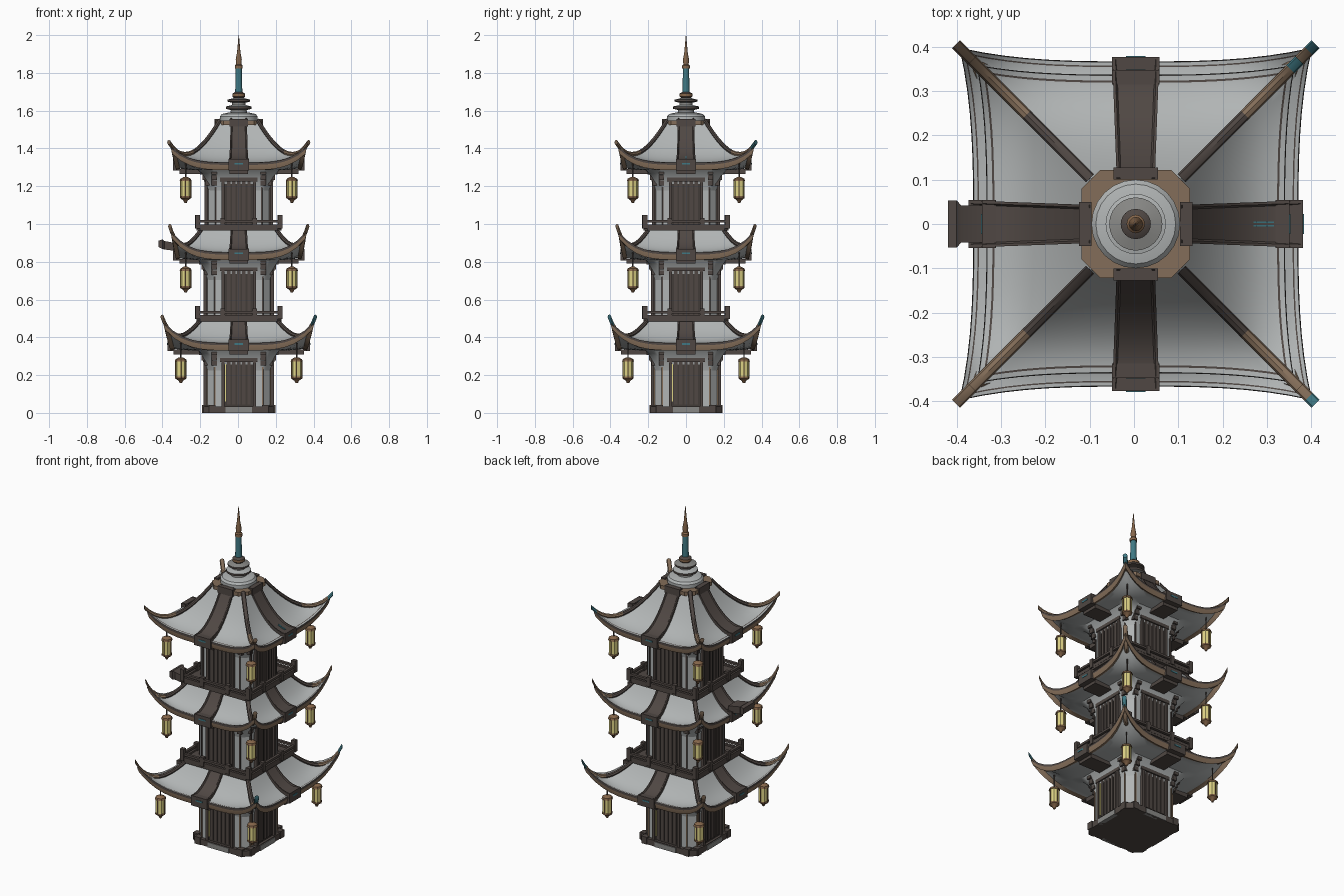
import bpy, bmesh, math
from mathutils import Vector, Matrix

if "Cube" in bpy.data.objects:
    bpy.data.objects.remove(bpy.data.objects["Cube"], do_unlink=True)


def material(name, r, g, b):
    m = bpy.data.materials.new(name)
    m.use_nodes = True
    m.diffuse_color = (r, g, b, 1)
    m.node_tree.nodes["Principled BSDF"].inputs["Base Color"].default_value = (r, g, b, 1)
    return m


plaster = material("pale plaster", .44, .46, .46)
wood = material("dark wood", .08, .064, .057)
plank = material("darker planks", .055, .045, .04)
trim = material("tan trim", .23, .155, .1)
bronze = material("bronze", .24, .135, .07)
glow = material("lantern yellow", .74, .66, .24)
teal = material("teal patina", .05, .19, .23)
stone = material("grey stone", .25, .25, .24)

AXIS = .004  # the tower stands slightly left of the middle, opposite the loose beam


def loft(name, rings, mats, caps=True):
    """Bridge closed rings of points; mats is one material or one per row."""
    bm = bmesh.new()
    rows = [[bm.verts.new(p) for p in ring] for ring in rings]
    n = len(rows[0])
    mats = mats if isinstance(mats, list) else [mats] * len(rows)
    slots = list(dict.fromkeys(mats))
    for a, b, mat in zip(rows, rows[1:], mats):
        for j in range(n):
            k = (j + 1) % n
            bm.faces.new((a[j], a[k], b[k], b[j])).material_index = slots.index(mat)
    if caps:
        bm.faces.new(rows[0])
        bm.faces.new(rows[-1]).material_index = slots.index(mats[len(rows) - 2])
    bmesh.ops.recalc_face_normals(bm, faces=bm.faces)
    mesh = bpy.data.meshes.new(name)
    bm.to_mesh(mesh)
    bm.free()
    for m in slots:
        mesh.materials.append(m)
    mesh.shade_smooth()
    mesh.set_sharp_from_angle(angle=math.radians(35))
    ob = bpy.data.objects.new(name, mesh)
    ob.location.x = AXIS
    bpy.context.scene.collection.objects.link(ob)


def turn(p, side):
    return Matrix.Rotation(side * math.pi / 2, 3, 'Z') @ Vector(p)


def box(name, x, y, z, mat, side=0):
    """Box from (min, max) ranges, turned to one of the four sides."""
    rings = [[turn(p, side) for p in ((x[0], y[0], h), (x[1], y[0], h),
                                      (x[1], y[1], h), (x[0], y[1], h))] for h in z]
    loft(name, rings, mat)


def lathe(name, profile, mats, x=0, y=0, n=24):
    rings = [[Vector((x + r * math.cos(math.tau * i / n), y + r * math.sin(math.tau * i / n), z))
              for i in range(n)] for r, z in profile]
    loft(name, rings, mats)


def square(half, z, cut):
    """Square ring with cut corners."""
    return [turn(p, s) for s in range(4)
            for p in ((-half + cut, -half, z), (half - cut, -half, z))]


def fine_square(half, z, cut, steps):
    """Cut-cornered square ring with many points per side."""
    ring = []
    for s in range(4):
        for i in range(steps):
            x = half * (2 * i / steps - 1)
            k = min(1, (2 * half - cut) / (abs(x) + half))
            ring.append(turn((x * k, -half * k, z), s))
    return ring


class Tier:
    def __init__(self, floor, wall, top, top_z, mid, eave, tip, tip_z, teal_tips):
        self.floor, self.wall, self.top, self.top_z = floor, wall, top, top_z
        self.mid, self.eave, self.tip, self.tip_z = mid, eave, tip, tip_z
        self.teal_tips = teal_tips

    def point(self, u, t, side=0):
        """Roof surface: u runs along a side, t from the top to the eave."""
        reach = self.mid + (self.tip - self.mid) * abs(u) ** 3
        y = self.top + (reach - self.top) * t
        x = u * (self.top + (self.tip - self.top) * t)
        fall = 1 - max(0, 1 - t) ** 2
        lift = (self.tip_z - self.eave) * t ** 4 * u ** 4
        return turn((x, -y, self.top_z + (self.eave - self.top_z) * fall + lift), side)


def build_roof(t):
    steps = 16

    def ring(v):
        return [t.point(2 * i / steps - 1, v, s) for s in range(4) for i in range(steps)]

    def lowered(drop, scale):
        return [Vector((p.x * scale, p.y * scale, p.z - drop)) for p in ring(1)]

    # Tiled top with a dark border line, two-step fascia, then soffit and cove
    rows = [i / 11 for i in range(11)] + [.93, .95, 1]
    rings = [ring(v) for v in rows]
    mats = [plaster] * 11 + [wood, plaster, wood, trim, trim]
    rings += [lowered(.012, 1.005), lowered(.04, .985)]
    edge = lowered(.032, .925)
    base = t.eave - .04
    outer = fine_square(.215, base, .03, steps)
    rings.append(edge)
    for k in (.25, .5, .75):
        rings.append([Vector((*a.lerp(b, k).xy, b.z + (a.z - b.z) * (1 - k) ** 2))
                      for a, b in zip(edge, outer)])
    rings.append(outer)
    for spread, drop in ((.024, .03), (.008, .07), (-.003, .12)):
        rings.append(fine_square(t.wall + spread, base - drop, .04, steps))
    mats += [plaster] * (len(rings) - len(mats))
    loft("roof", rings, mats, caps=False)

    for s in range(4):
        # Wide timber band down the middle of each slope
        band = []
        for i in range(11):
            p = t.point(0, i / 10 * 1.04)
            w = .043 + .009 * i / 10
            band.append([turn((x, p.y, p.z + h), s)
                         for x, h in ((-w, -.012), (-w, .02), (.006 - w, .02), (.01 - w, .013),
                                      (w - .01, .013), (w - .006, .02), (w, .02), (w, -.012))])
        loft("roof_band", band, wood)
        box("band_end", (-.054, .054), (-t.mid - .012, -t.mid + .02),
            (t.eave - .042, t.eave + .018), wood, s)
        box("band_inlay", (-.022, .022), (-t.mid - .014, -t.mid - .011),
            (t.eave - .01, t.eave - .001), teal, s)
        # Beam carrying the eave below the band
        box("eave_beam", (-.05, .05), (-t.mid + .02, -t.wall), (t.eave - .06, t.eave - .035),
            wood, s)
        # Hip ridge with an upswept tip
        hip = []
        for i in range(14):
            p = t.point(1, i / 13 * 1.05)
            across = Vector((1, 1, 0)).normalized() * .013
            hip.append([turn(p + across * math.cos(a) + Vector((0, 0, .013 * math.sin(a) + .004)), s)
                        for a in [math.tau * k / 8 for k in range(8)]])
        end = teal if s in t.teal_tips else trim
        loft("hip_ridge", hip, [wood] * 7 + [trim] * 5 + [end])


def build_storey(t):
    top = t.eave - .125
    w = t.wall
    loft("wall", [square(w, t.floor, .04), square(w, top + .04, .04)], plaster)
    for s in range(4):
        # Plank door with frame and battens
        box("door", (-.08, .08), (-w - .007, -w + .01), (t.floor, top + .035), plank, s)
        for x in (-.083, .083):
            box("door_post", (x - .008, x + .008), (-w - .018, -w), (t.floor, top + .04), wood, s)
        box("door_lintel", (-.1, .1), (-w - .02, -w), (top + .025, top + .045), wood, s)
        for x in (-.054, -.027, 0, .027, .054):
            box("door_batten", (x - .009, x + .009), (-w - .012, -w),
                (t.floor + .015, top + .025), wood, s)
        # Stepped brackets below the cove
        for x in (-.13, .13):
            for k in range(3):
                box("bracket", (x - .014, x + .014), (-w - .014 - .014 * k, -w + .01),
                    (top + .005 + .028 * k, top + .036 + .028 * k), wood, s)
        # Slim corner posts
        for x in (.041 - w, w - .041):
            box("corner_post", (x - .004, x + .004), (-w - .004, -w + .01),
                (t.floor, top), trim if t.floor < .1 else wood, s)


def build_balcony(z):
    loft("balcony_floor", [square(.225, z - .012, .02), square(.225, z + .01, .02)], wood)
    for s in range(4):
        box("balcony_board", (-.215, .215), (-.226, -.212), (z, z + .02), wood, s)
        box("balcony_rail", (-.225, .225), (-.228, -.212), (z + .03, z + .043), wood, s)
        for x in (-.217, -.085, .085):
            box("balcony_post", (x - .012, x + .012), (-.232, -.208),
                (z, z + (.07 if x < -.1 else .055)), wood, s)


def build_lantern(x, y, z, hook):
    lathe("lantern", [(.006, z - .025), (.012, z - .012), (.029, z), (.029, z + .01),
                      (.027, z + .01), (.027, z + .09), (.032, z + .09),
                      (.028, z + .102), (.01, z + .112)],
          [bronze] * 4 + [glow] + [bronze] * 3, x, y, 8)
    for k in range(4):
        a = math.tau * k / 4
        lathe("lantern_rib", [(.003, z), (.003, z + .09)], bronze,
              x + .027 * math.cos(a), y + .027 * math.sin(a), 6)
    lathe("lantern_hook", [(.004, z + .11), (.004, hook)], wood, x, y, 6)


tiers = [Tier(.03, .168, .205, .485, .365, .37, .396, .48, (0, 1)),
         Tier(.49, .168, .2, .965, .335, .85, .357, .96, ()),
         Tier(.97, .163, .103, 1.54, .335, 1.325, .357, 1.41, (1,))]
for tier in tiers:
    build_roof(tier)
    build_storey(tier)
    reach = tier.mid * .84
    for sx in (-1, 1):
        for sy in (-1, 1):
            build_lantern(sx * reach, sy * reach, tier.eave - .188, tier.eave)
for tier in tiers[:2]:
    build_balcony(tier.top_z + .012)

# Plinth, low corner blocks, steps and a lit crack by each entrance
loft("plinth", [square(.19, 0, .035), square(.19, .035, .035)], wood)
for s in range(4):
    for x in (-.14, .14):
        box("plinth_block", (x - .018, x + .018), (-.194, -.16), (0, .043), wood, s)
    box("step", (-.07, .07), (-.194, -.17), (0, .03), stone, s)
    box("lit_crack", (-.074, -.068), (-.181, -.172), (.06, .26), glow, s)

# Teal weathering strips on the left band of the top roof
for y in (-.004, .004):
    strip = []
    for v in (.7, .8, .9):
        p = tiers[-1].point(0, v, 1)
        strip.append([p + Vector((0, y + dy, h))
                      for dy, h in ((-.002, .01), (.002, .01), (.002, .016), (-.002, .016))])
    loft("band_strip", strip, teal)

# Loose beam end on the right of the middle roof
beam = []
for x, w, low, high in ((-.31, .042, .855, .895), (-.39, .042, .865, .91),
                        (-.4, .053, .868, .918), (-.42, .053, .878, .912)):
    beam.append([Vector((x - AXIS, y, z))
                 for y, z in ((-w, low), (w, low), (w, high), (-w, high))])
loft("beam_end", beam, wood)

# Collar, stacked discs and spire
loft("collar", [square(.122, 1.525, .042), square(.122, 1.548, .042)], trim)
for s in range(4):
    box("collar_block", (-.05, .05), (-.128, -.1), (1.515, 1.556), wood, s)
lathe("cap_drum", [(.1, 1.545), (.1, 1.57), (.09, 1.582), (.055, 1.59)], plaster)
lathe("spire_discs", [(.045, 1.585), (.042, 1.603), (.068, 1.61), (.068, 1.622), (.035, 1.63),
                      (.035, 1.642), (.06, 1.648), (.06, 1.658), (.026, 1.667),
                      (.034, 1.675), (.034, 1.69), (.018, 1.7)],
      [stone, stone, wood, plaster, stone, wood, wood, stone, wood, bronze, wood])
lathe("spire_shaft", [(.019, 1.695), (.016, 1.825)], teal, n=12)
lathe("spire_tip", [(.021, 1.822), (.021, 1.838), (.014, 1.845), (.016, 1.87),
                    (.009, 1.91), (.001, 2)], bronze, n=12)
